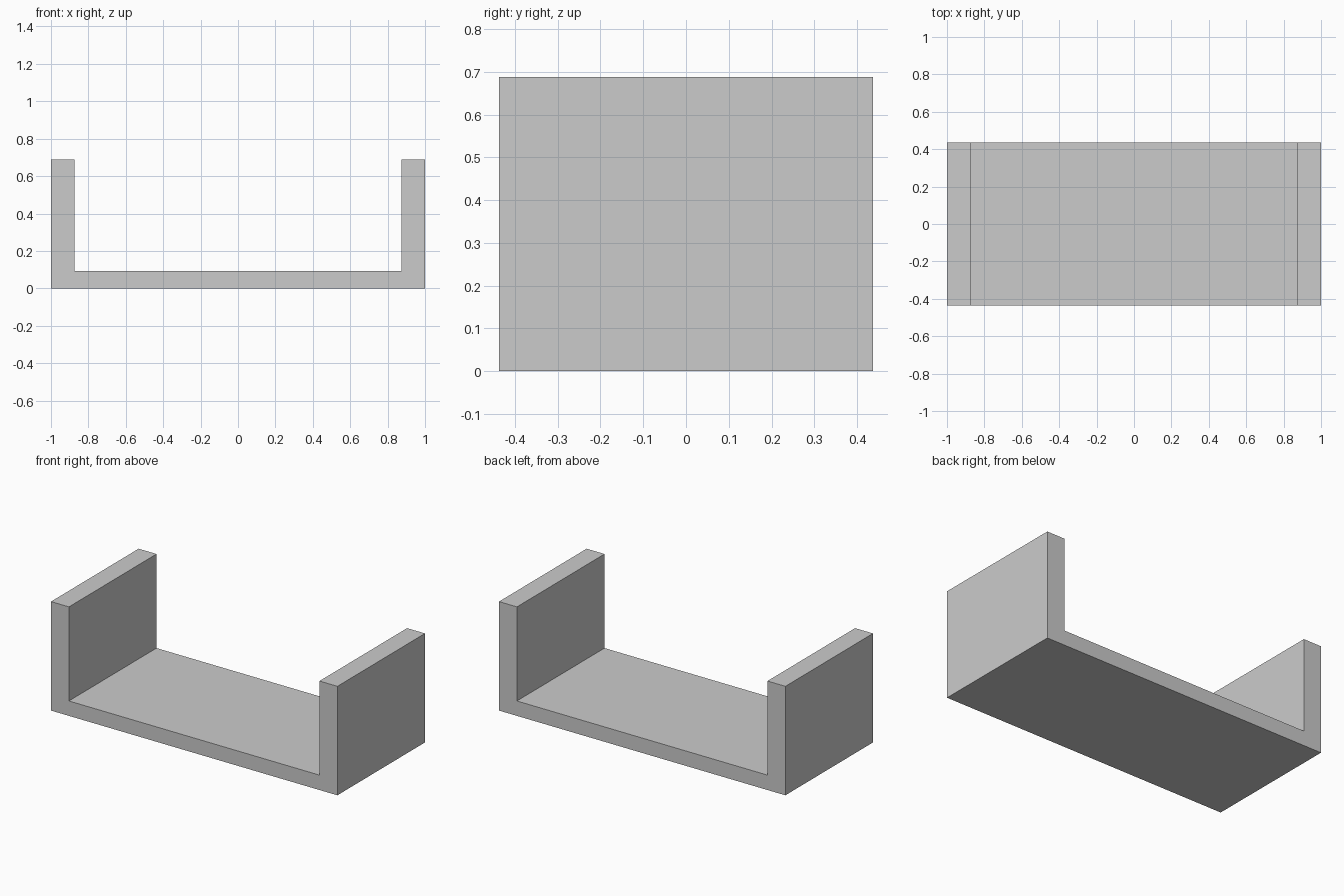
import bpy, bmesh

if "Cube" in bpy.data.objects:
    bpy.data.objects.remove(bpy.data.objects["Cube"])

HALF_WIDTH, INNER, HALF_DEPTH = 1.0, 0.875, 0.437
HEIGHT, FLOOR = 0.688, 0.094

# U-shaped channel: front profile, mirrored in x, extruded along y
right = [(HALF_WIDTH, 0), (HALF_WIDTH, HEIGHT), (INNER, HEIGHT), (INNER, FLOOR)]
profile = right + [(-x, z) for x, z in reversed(right)]

bm = bmesh.new()
face = bm.faces.new([bm.verts.new((x, -HALF_DEPTH, z)) for x, z in profile])
ext = bmesh.ops.extrude_face_region(bm, geom=[face], use_keep_orig=True)
moved = [g for g in ext["geom"] if isinstance(g, bmesh.types.BMVert)]
bmesh.ops.translate(bm, verts=moved, vec=(0, 2 * HALF_DEPTH, 0))
bmesh.ops.recalc_face_normals(bm, faces=bm.faces)

mesh = bpy.data.meshes.new("u_channel")
bm.to_mesh(mesh)
bm.free()
bpy.context.collection.objects.link(bpy.data.objects.new("u_channel", mesh))
